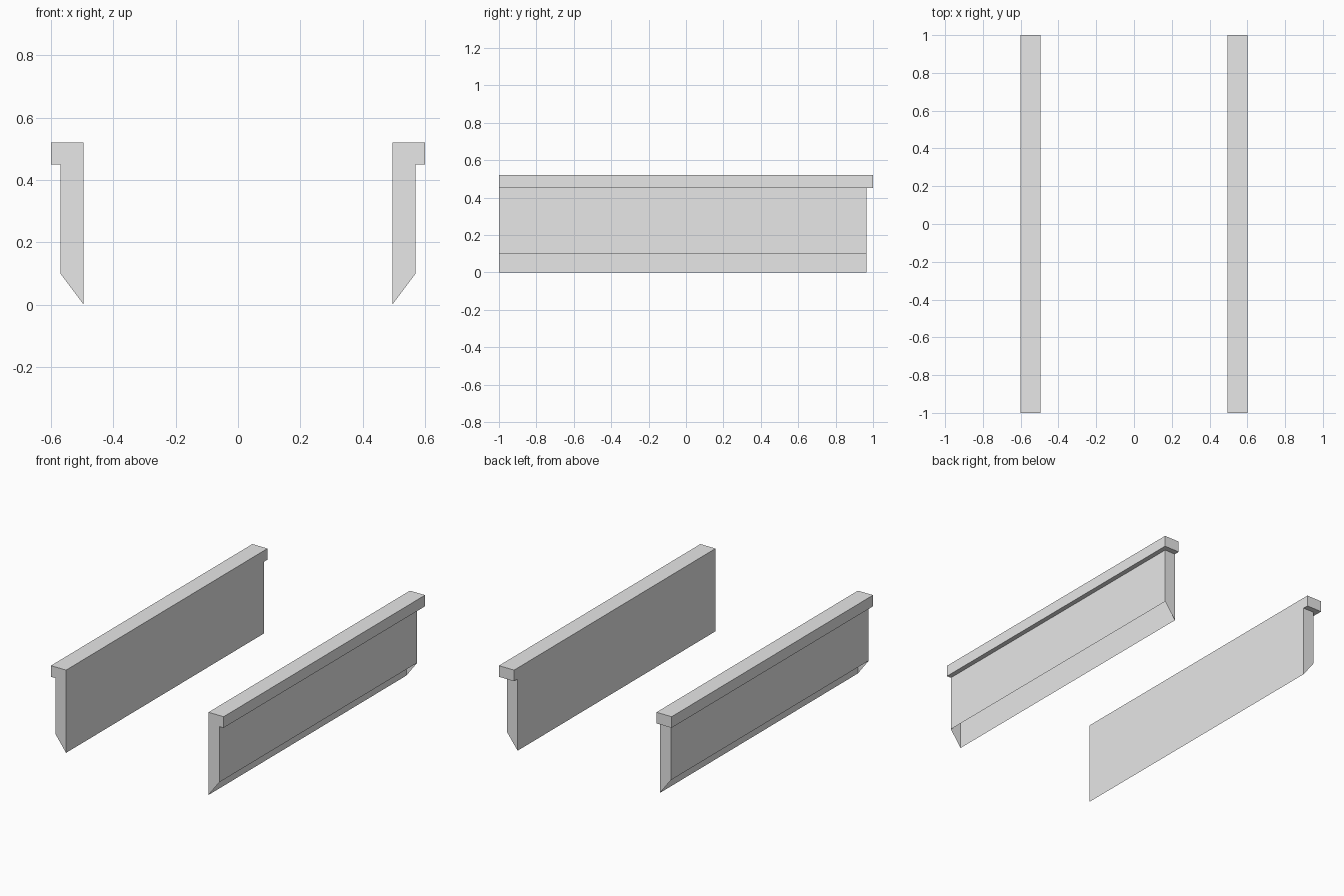
import bpy
import bmesh

cube = bpy.data.objects.get("Cube")
if cube:
    bpy.data.objects.remove(cube, do_unlink=True)

grey = bpy.data.materials.new("light_grey")
grey.use_nodes = True
grey.diffuse_color = (0.8, 0.8, 0.8, 1)
grey.node_tree.nodes["Principled BSDF"].inputs["Base Color"].default_value = (0.8, 0.8, 0.8, 1)

INNER, OUTER, LIP = 0.495, 0.57, 0.6
BEVEL_Z, CAP_Z, TOP_Z = 0.1, 0.45, 0.52
FRONT, BODY_BACK, CAP_BACK = -1.0, 0.965, 1.0


def prism(name, profile, side, y0, y1, is_open=None):
    """Extrude an (x, z) profile along y; remove the faces picked by is_open."""
    bm = bmesh.new()
    base = bm.faces.new([bm.verts.new((side * x, y0, z)) for x, z in profile])
    made = bmesh.ops.extrude_face_region(bm, geom=[base], use_keep_orig=True)
    moved = [v for v in made["geom"] if isinstance(v, bmesh.types.BMVert)]
    bmesh.ops.translate(bm, verts=moved, vec=(0, y1 - y0, 0))
    bmesh.ops.recalc_face_normals(bm, faces=bm.faces[:])
    if is_open:
        bm.normal_update()
        gone = [f for f in bm.faces if is_open(f)]
        bmesh.ops.delete(bm, geom=gone, context="FACES")
    mesh = bpy.data.meshes.new(name)
    bm.to_mesh(mesh)
    bm.free()
    mesh.materials.append(grey)
    obj = bpy.data.objects.new(name, mesh)
    bpy.context.collection.objects.link(obj)
    return obj


# Upright panel: its slanted bottom and its top under the cap are open
panel = [(INNER, 0), (OUTER, BEVEL_Z), (OUTER, CAP_Z), (INNER, CAP_Z)]
# Overhanging cap along the top
cap = [(INNER, CAP_Z), (LIP, CAP_Z), (LIP, TOP_Z), (INNER, TOP_Z)]

for label, side in (("left", 1), ("right", -1)):
    prism(label + "_panel", panel, side, FRONT, BODY_BACK,
          lambda f: abs(f.normal.z) > 0.3)
    prism(label + "_cap", cap, side, FRONT, CAP_BACK)
